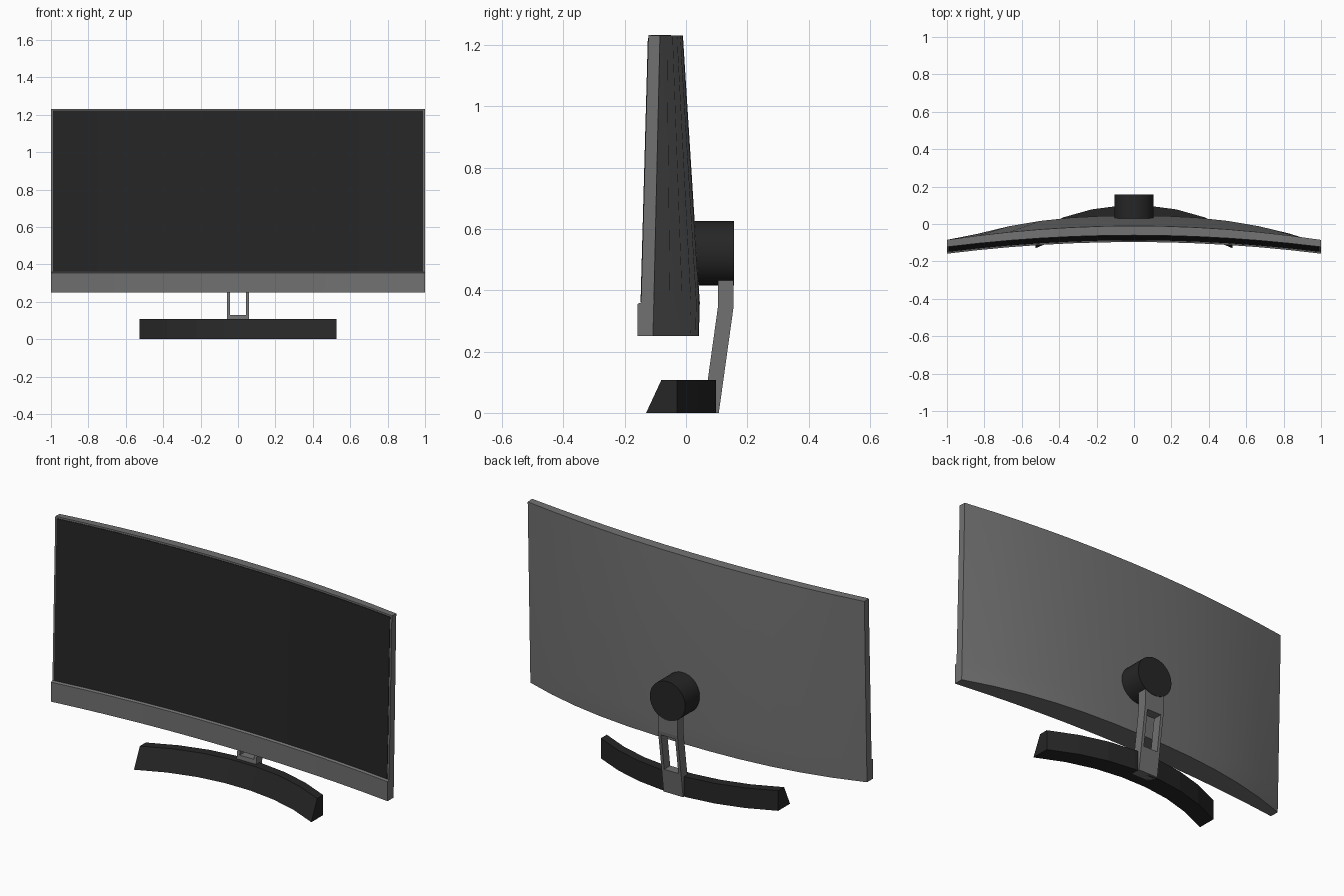
import bpy, bmesh, math
from mathutils import Matrix

if "Cube" in bpy.data.objects:
    bpy.data.objects.remove(bpy.data.objects["Cube"])


def material(name, rgb):
    m = bpy.data.materials.new(name)
    m.diffuse_color = (*rgb, 1)
    m.use_nodes = True
    m.node_tree.nodes["Principled BSDF"].inputs["Base Color"].default_value = m.diffuse_color
    return m


GREY = material("grey_plastic", (0.165, 0.165, 0.165))
BLACK = material("black_plastic", (0.019, 0.019, 0.019))


def finish(name, bm, mat, smooth=None):
    bmesh.ops.recalc_face_normals(bm, faces=bm.faces)
    me = bpy.data.meshes.new(name)
    bm.to_mesh(me)
    bm.free()
    ob = bpy.data.objects.new(name, me)
    bpy.context.collection.objects.link(ob)
    me.materials.append(mat)
    if smooth:
        bpy.ops.object.select_all(action='DESELECT')
        ob.select_set(True)
        bpy.context.view_layer.objects.active = ob
        bpy.ops.object.shade_smooth_by_angle(angle=math.radians(smooth))
    return ob


def loft(name, xs, profile, mat, smooth=None):
    """Skin closed y-z profiles placed along x."""
    bm = bmesh.new()
    rings = [[bm.verts.new((x, y, z)) for y, z in profile(x)] for x in xs]
    n = len(rings[0])
    for a, b in zip(rings, rings[1:]):
        for i in range(n):
            j = (i + 1) % n
            bm.faces.new((a[i], a[j], b[j], b[i]))
    bm.faces.new(rings[0])
    bm.faces.new(rings[-1])
    return finish(name, bm, mat, smooth)


def spread(half, count):
    return [-half + 2 * half * i / count for i in range(count + 1)]


# Curved, slightly reclined display front
def front(x, z):
    return -0.06 - 0.0625 * x * x + (z - 1.23) * 0.0276


def body_profile(x):
    bulge = abs(x) ** 2.4
    return [(front(x, 0.25) - 0.009, 0.25), (front(x, 0.35) - 0.012, 0.355),
            (front(x, 0.36), 0.36), (front(x, 1.23), 1.232),
            (-0.01 - 0.075 * x * x, 1.23),
            (0.045 - 0.150 * bulge, 0.36), (0.042 - 0.150 * bulge, 0.25)]


def screen_profile(x):
    lo, hi = 0.362, 1.223
    return [(front(x, lo) - 0.003, lo), (front(x, hi) - 0.003, hi),
            (front(x, hi) + 0.003, hi), (front(x, lo) + 0.003, lo)]


loft("monitor_housing", spread(1.0, 12), body_profile, GREY, 20)
loft("screen", spread(0.99, 12), screen_profile, BLACK, 20)


# Arched foot with sloping front
def foot_profile(x):
    back = 0.10 - 0.13 * (abs(x) / 0.527) ** 2.1
    return [(back - 0.10, 0), (back - 0.05, 0.108), (back, 0.108), (back, 0)]


loft("stand_foot", spread(0.527, 7), foot_profile, BLACK)

# Bent neck with rectangular window
neck = loft("stand_neck", (-0.058, 0.058), lambda x: [
    (0.056, 0.0), (0.104, 0.345), (0.104, 0.434),
    (0.155, 0.434), (0.155, 0.345), (0.107, 0.0)], GREY)
cutter = loft("window_cutter", (-0.042, 0.042), lambda x: [
    (-0.1, 0.13), (-0.1, 0.325), (0.3, 0.325), (0.3, 0.13)], GREY)
cutter.hide_render = True
mod = neck.modifiers.new("window", 'BOOLEAN')
mod.operation = 'DIFFERENCE'
mod.solver = 'EXACT'
mod.object = cutter
bpy.context.view_layer.objects.active = neck
bpy.ops.object.modifier_apply(modifier=mod.name)
bpy.data.objects.remove(cutter)

# Round pivot hub behind the housing
bm = bmesh.new()
bmesh.ops.create_cone(bm, cap_ends=True, segments=32, radius1=0.105,
                      radius2=0.105, depth=0.146)
bmesh.ops.transform(bm, verts=bm.verts, matrix=Matrix.Translation((0, 0.084, 0.52))
                    @ Matrix.Rotation(math.pi / 2, 4, 'X'))
finish("pivot_hub", bm, BLACK, 30)
